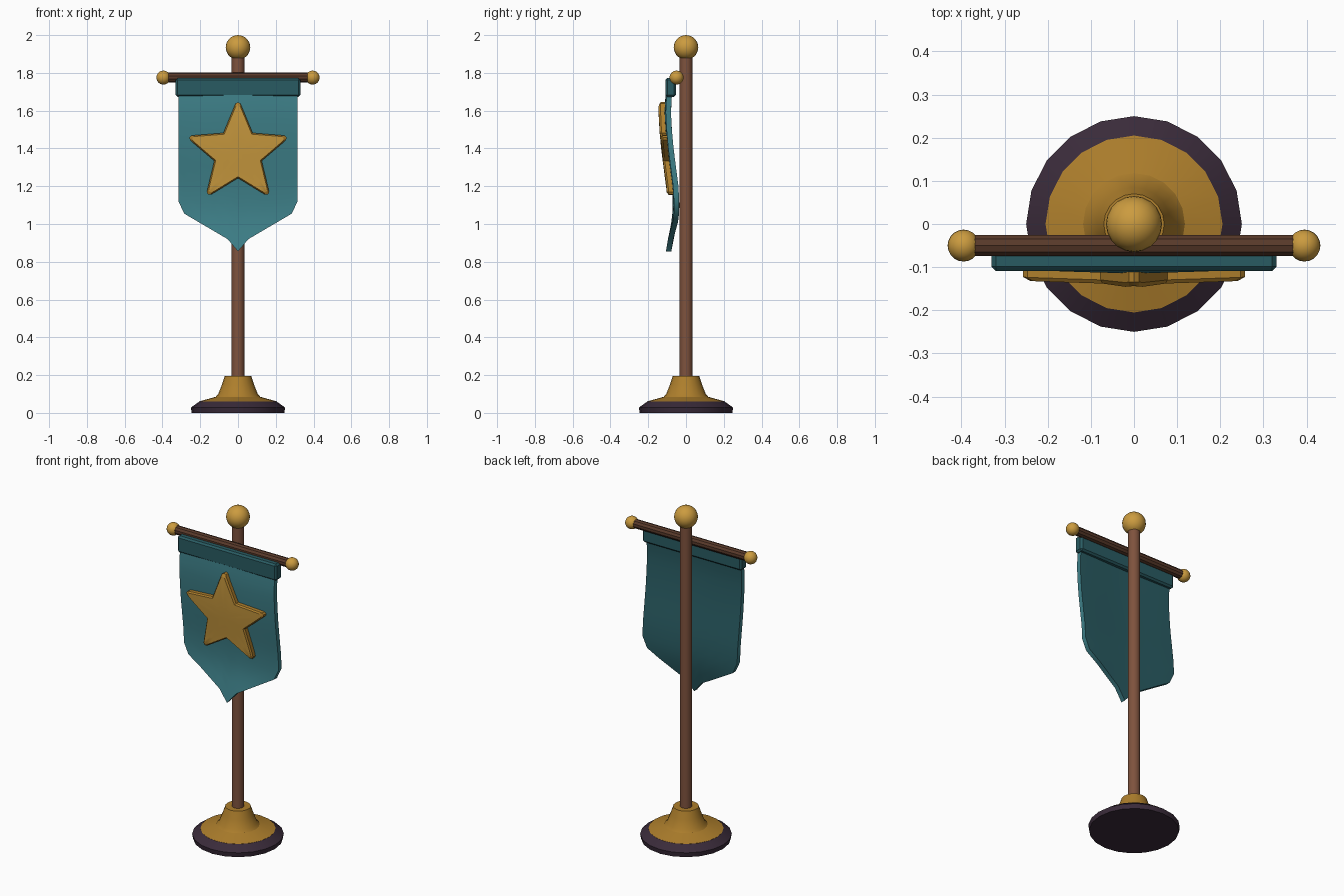
import bpy, bmesh, math
from mathutils import Vector

if "Cube" in bpy.data.objects:
    bpy.data.objects.remove(bpy.data.objects["Cube"])


def material(name, rgb):
    m = bpy.data.materials.new(name)
    m.diffuse_color = (*rgb, 1)
    m.use_nodes = True
    m.node_tree.nodes["Principled BSDF"].inputs["Base Color"].default_value = m.diffuse_color
    return m


GOLD = material("gold", (0.60, 0.33, 0.05))
BRASS = material("dark gold", (0.42, 0.21, 0.025))
TEAL = material("teal cloth", (0.048, 0.216, 0.25))
DARK_TEAL = material("dark teal", (0.022, 0.105, 0.122))
WOOD = material("brown wood", (0.21, 0.085, 0.047))
DARK_WOOD = material("dark wood", (0.10, 0.042, 0.023))
PLUM = material("dark plum", (0.042, 0.024, 0.042))


def finish(name, bm, mats, angle=35):
    bmesh.ops.recalc_face_normals(bm, faces=bm.faces)
    me = bpy.data.meshes.new(name)
    bm.to_mesh(me)
    bm.free()
    ob = bpy.data.objects.new(name, me)
    bpy.context.collection.objects.link(ob)
    for m in mats:
        me.materials.append(m)
    bpy.ops.object.select_all(action='DESELECT')
    ob.select_set(True)
    bpy.context.view_layer.objects.active = ob
    if angle:
        bpy.ops.object.shade_smooth_by_angle(angle=math.radians(angle))
    return ob


def bridge(bm, a, b):
    n = len(a)
    return [bm.faces.new((a[i], a[(i + 1) % n], b[(i + 1) % n], b[i])) for i in range(n)]


def lathe(name, profile, sides, mat, angle=35):
    """Closed solid of revolution about z from (radius, z) pairs."""
    bm = bmesh.new()
    rings = [[bm.verts.new((r * math.cos(math.tau * i / sides),
                            r * math.sin(math.tau * i / sides), z))
              for i in range(sides)] for r, z in profile]
    for a, b in zip(rings, rings[1:]):
        bridge(bm, a, b)
    bm.faces.new(rings[0])
    bm.faces.new(rings[-1])
    return finish(name, bm, [mat], angle)


def ball(name, radius, loc):
    bm = bmesh.new()
    bmesh.ops.create_uvsphere(bm, u_segments=20, v_segments=14, radius=radius)
    ob = finish(name, bm, [GOLD], 60)
    ob.location = loc
    return ob


# Stand and pole
lathe("base_rim", [(0.245, 0), (0.25, 0.028), (0.205, 0.06)], 20, PLUM, 25)
lathe("base_collar", [(0.205, 0.058), (0.205, 0.061), (0.118, 0.085), (0.105, 0.10),
                      (0.085, 0.15), (0.07, 0.195)], 20, BRASS, 25)
lathe("pole", [(0.034, 0.18), (0.034, 1.9)], 16, WOOD)
ball("pole_finial", 0.065, (0, 0, 1.935))

# Crossbar with end knobs
BAR_Y, BAR_Z = -0.05, 1.775
bar = lathe("crossbar", [(0.026, -0.385), (0.026, 0.385)], 10, DARK_WOOD, 0)
bar.rotation_euler = (0, math.pi / 2, 0)
bar.location = (0, BAR_Y, BAR_Z)
for side, label in ((-1, "left"), (1, "right")):
    ball(label + "_knob", 0.037, (side * 0.395, BAR_Y, BAR_Z))

# Sleeve wrapped around the bar
bm = bmesh.new()
bmesh.ops.create_cube(bm, size=1)
for v in bm.verts:
    v.co = Vector((v.co.x * 0.66, v.co.y * 0.056 - 0.081, v.co.z * 0.1 + 1.723))
bmesh.ops.bevel(bm, geom=bm.edges[:], offset=0.01, segments=1, affect='EDGES')
finish("banner_sleeve", bm, [DARK_TEAL], 0)


def lookup(table, t):
    for (a, va), (b, vb) in zip(table, table[1:]):
        if t <= b:
            return va + (vb - va) * max(0, t - a) / (b - a)
    return table[-1][1]


FOLD = [(0.855, -0.092), (0.93, -0.08), (1.0, -0.062), (1.08, -0.054), (1.2, -0.06),
        (1.3, -0.073), (1.4, -0.086), (1.5, -0.095), (1.6, -0.1), (1.72, -0.092)]
HEM = [(0, 0.855), (0.055, 0.92), (0.285, 1.055), (0.315, 1.12)]


def drape(x, z):
    """Depth of the middle of the hanging cloth."""
    return lookup(FOLD, z) + 0.006 * (1 - math.cos(x * 10)) / 2


# Cloth: one front and one back sheet joined around the border
cols = [-0.315, -0.285, -0.21, -0.13, -0.055, 0, 0.055, 0.13, 0.21, 0.285, 0.315]
ROWS = 14
bm = bmesh.new()
sheets = []
for off in (-0.014, 0.014):
    grid = []
    for x in cols:
        low = lookup(HEM, abs(x))
        zs = [1.72 + (low - 1.72) * j / ROWS for j in range(ROWS + 1)]
        grid.append([bm.verts.new((x, drape(x, z) + off, z)) for z in zs])
    for a, b in zip(grid, grid[1:]):
        for j in range(ROWS):
            f = bm.faces.new((a[j], a[j + 1], b[j + 1], b[j]))
            f.material_index = 1 if off > 0 else 0
    sheets.append(grid)
borders = [g[0] + [c[-1] for c in g[1:-1]] + g[-1][::-1] + [c[0] for c in g[-2:0:-1]]
           for g in sheets]
bridge(bm, *borders)
finish("banner_cloth", bm, [TEAL, DARK_TEAL], 40)

# Star: blunt-tipped outline, raised off the cloth with a bevelled rim
outline = []
for k in range(5):
    a = math.pi / 2 + k * math.tau / 5
    for r, da in ((0.245, -0.085), (0.264, -0.045), (0.27, 0), (0.264, 0.045),
                  (0.245, 0.085), (0.132, math.pi / 5)):
        outline.append((r * math.cos(a + da), r * math.sin(a + da)))
bm = bmesh.new()
rings = []
for s, off in ((0.9, 0.005), (1, 0.008), (1, 0.037), (0.94, 0.046),
               (0.7, 0.046), (0.4, 0.046)):
    rings.append([bm.verts.new((x * s, drape(x * s, 1.375 + z * s) - off, 1.375 + z * s))
                  for x, z in outline])
for i, (a, b) in enumerate(zip(rings, rings[1:])):
    for f in bridge(bm, a, b):
        f.material_index = 1 if i < 3 else 0
mid = bm.verts.new((0, drape(0, 1.375) - 0.046, 1.375))
for i, v in enumerate(rings[-1]):
    bm.faces.new((v, rings[-1][(i + 1) % len(outline)], mid))
bm.faces.new(rings[0]).material_index = 1
finish("star_emblem", bm, [GOLD, BRASS], 30)
